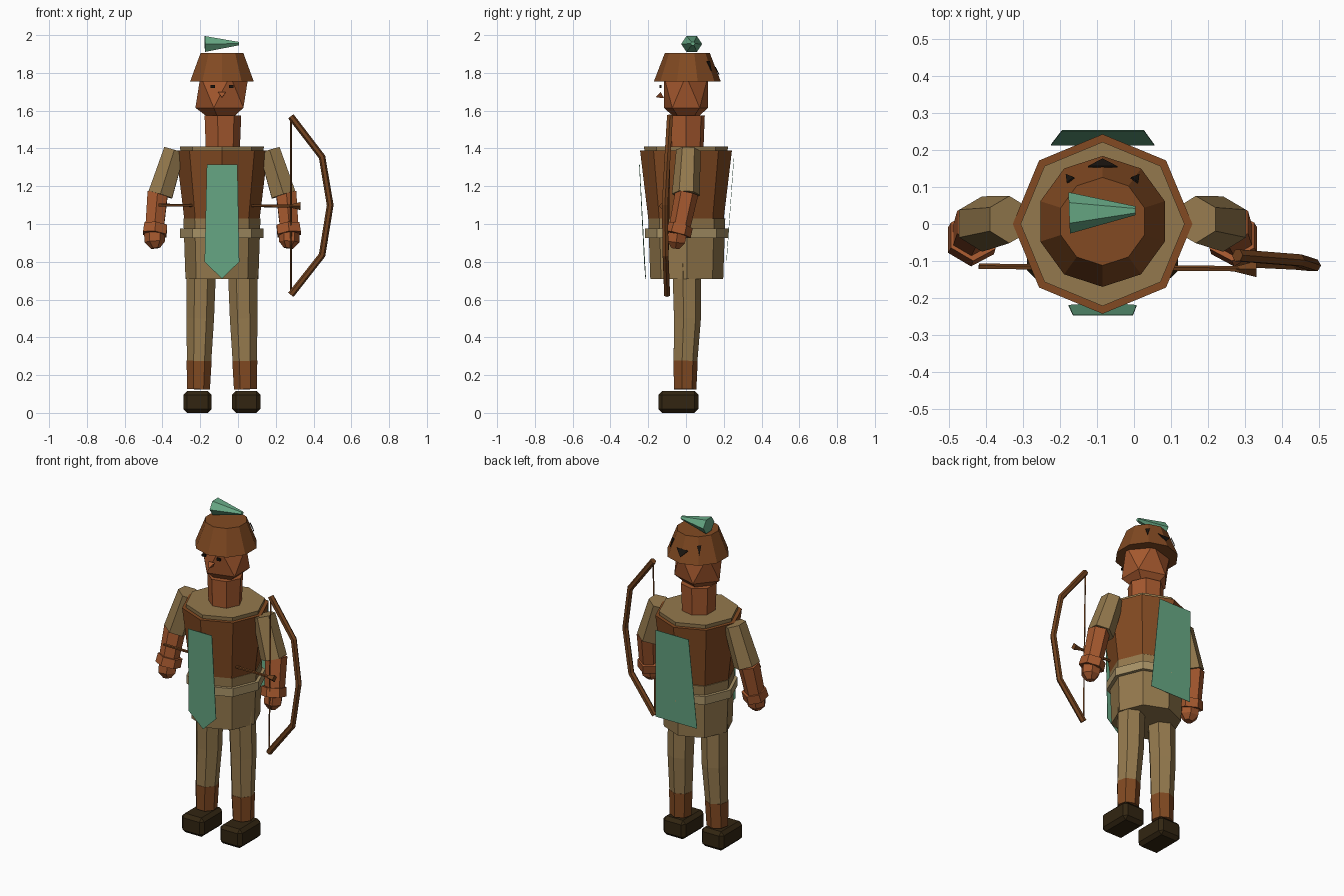
import bpy, bmesh, math
from mathutils import Vector

if "Cube" in bpy.data.objects:
    bpy.data.objects.remove(bpy.data.objects["Cube"])

CX = -0.085  # centre line of the figure


def material(name, r, g, b):
    lin = [((c / 255 + 0.055) / 1.055) ** 2.4 for c in (r, g, b)]
    m = bpy.data.materials.new(name)
    m.diffuse_color = (*lin, 1)
    m.use_nodes = True
    m.node_tree.nodes["Principled BSDF"].inputs["Base Color"].default_value = m.diffuse_color
    return m


BROWN = material("leather brown", 130, 74, 34)
SKIN = material("copper skin", 164, 88, 46)
TAN = material("tan cloth", 148, 121, 77)
BELT = material("pale belt", 168, 146, 102)
GREEN = material("sea green", 104, 170, 134)
WOOD = material("bow wood", 114, 66, 30)
SHOE = material("dark shoe", 50, 37, 17)
BLACK = material("near black", 27, 21, 15)


def finish(bm, name, mat):
    bmesh.ops.recalc_face_normals(bm, faces=bm.faces)
    me = bpy.data.meshes.new(name)
    bm.to_mesh(me)
    bm.free()
    me.materials.append(mat)
    ob = bpy.data.objects.new(name, me)
    bpy.context.collection.objects.link(ob)
    return ob


def loft(name, mat, path, radii, n=8, phase=0.0, squash=1.0):
    """Faceted tube through the path with one radius per point."""
    bm = bmesh.new()
    pts = [Vector(p) for p in path]
    rings = []
    for i, p in enumerate(pts):
        d = (pts[min(i + 1, len(pts) - 1)] - pts[max(i - 1, 0)]).normalized()
        ref = Vector((0, 1, 0)) if abs(d.x) > 0.9 else Vector((1, 0, 0))
        u = (ref - d * ref.dot(d)).normalized()
        v = d.cross(u)
        rings.append([bm.verts.new(p + radii[i] * (
            u * math.cos(phase + math.tau * k / n)
            + v * squash * math.sin(phase + math.tau * k / n))) for k in range(n)])
    for a, b in zip(rings, rings[1:]):
        for k in range(n):
            j = (k + 1) % n
            bm.faces.new((a[k], a[j], b[j], b[k]))
    bm.faces.new(rings[0])
    bm.faces.new(rings[-1])
    return finish(bm, name, mat)


def column(name, mat, zr, n=8, phase=0.0, y=0.0):
    """Upright tube on the centre line from (z, radius) pairs."""
    return loft(name, mat, [(CX, y, z) for z, r in zr], [r for z, r in zr], n, phase)


def box(name, mat, loc, size, bevel=0.0):
    bm = bmesh.new()
    bmesh.ops.create_cube(bm, size=1)
    for v in bm.verts:
        v.co = Vector([l + c * s for l, c, s in zip(loc, v.co, size)])
    if bevel:
        bmesh.ops.bevel(bm, geom=bm.edges[:], offset=bevel, segments=1, affect='EDGES')
    return finish(bm, name, mat)


def plate(name, mat, pts, push):
    """Thin sheet: outline extruded by the push vector."""
    bm = bmesh.new()
    f = bm.faces.new([bm.verts.new(p) for p in pts])
    g = bmesh.ops.extrude_face_region(bm, geom=[f])["geom"]
    for v in g:
        if isinstance(v, bmesh.types.BMVert):
            v.co += Vector(push)
    return finish(bm, name, mat)


def ball(name, mat, loc, scale):
    bm = bmesh.new()
    bmesh.ops.create_icosphere(bm, subdivisions=1, radius=1)
    for v in bm.verts:
        v.co = Vector([l + c * s for l, c, s in zip(loc, v.co, scale)])
    return finish(bm, name, mat)


# Torso, skirt, belt, collar and neck
column("skirt", TAN, [(0.71, 0.193), (1.03, 0.204)], y=0.004)
column("belt", BELT, [(0.925, 0.221), (0.975, 0.221)], y=0.004)
column("torso", BROWN, [(1.03, 0.2), (1.388, 0.243)])
column("collar", TAN, [(1.36, 0.218), (1.41, 0.222)])
column("neck", SKIN, [(1.40, 0.095), (1.575, 0.102)], n=7)

# Head, face and hat
ball("head", SKIN, (CX, 0, 1.70), (0.157, 0.138, 0.19))
for s in (-1, 1):
    box("eye", BLACK, (CX + s * 0.049, -0.135, 1.728), (0.024, 0.012, 0.014))
loft("nose", SKIN, [(CX, -0.128, 1.688), (CX, -0.158, 1.672)], [0.024, 0.003], n=3, phase=math.pi / 6)
column("hat", BROWN, [(1.755, 0.177), (1.905, 0.119)], n=10, phase=math.pi / 2, y=0.007)


def hat_mark(name, ang, half_width, z0, z1):
    """Dark triangle lying on the sloped back of the hat."""
    def on_hat(a, z):
        r = 0.180 - (z - 1.755) * 0.387
        return (CX + r * math.cos(a), 0.007 + r * math.sin(a), z)
    w = half_width / 0.15
    plate(name, BLACK, [on_hat(ang - w, z1), on_hat(ang + w, z1), on_hat(ang, z0)], 
          (0.004 * math.cos(ang), 0.004 * math.sin(ang), 0.002))


hat_mark("hat_mark_middle", math.pi / 2, 0.04, 1.79, 1.83)
for s in (-1, 1):
    hat_mark("hat_mark_side", math.pi / 2 + s * 0.66, 0.013, 1.81, 1.86)

# Hexagonal plume on the hat
loft("plume", GREEN, [(-0.175, 0.030, 1.953), (0.004, 0.036, 1.955)], [0.056, 0.012], n=6, squash=0.86)

# Legs, boots cuffs, shoes and arms on both sides
for s in (-1, 1):
    def at(dx, y, z):
        return (CX + s * dx, y, z)
    tag = "left" if s < 0 else "right"
    loft(tag + "_leg", TAN, [at(0.121, -0.006, 0.27), at(0.115, 0.004, 0.5), at(0.108, 0.0, 0.82)],
         [0.066, 0.075, 0.081], n=7, phase=math.pi / 2)
    loft(tag + "_boot_cuff", BROWN, [at(0.124, -0.007, 0.125), at(0.121, -0.006, 0.275)],
         [0.062, 0.068], n=7, phase=math.pi / 2)
    box(tag + "_shoe", SHOE, at(0.129, -0.04, 0.058), (0.15, 0.212, 0.115), 0.02)
    loft(tag + "_sleeve", TAN, [at(0.252, 0.012, 1.39), at(0.326, 0.0, 1.155)],
         [0.064, 0.075], n=6, phase=math.pi / 2)
    loft(tag + "_forearm", SKIN, [at(0.340, 0.004, 1.165), at(0.357, -0.035, 0.975)],
         [0.062, 0.056], n=6, phase=math.pi / 2)
    loft(tag + "_wrist_cuff", SKIN, [at(0.350, -0.032, 0.995), at(0.356, -0.045, 0.945)],
         [0.07, 0.072], n=6, phase=math.pi / 2)
    loft(tag + "_hand", SKIN, [at(0.356, -0.045, 0.95), at(0.356, -0.052, 0.905), at(0.352, -0.055, 0.872)],
         [0.056, 0.054, 0.025], n=6)

# Front and back cloths
plate("front_cloth", GREEN, [(-0.165, -0.248, 1.315), (-0.003, -0.248, 1.315), (0.007, -0.222, 0.80),
                             (CX, -0.215, 0.71), (-0.177, -0.222, 0.80)], (0, 0.003, 0))
plate("back_cape", GREEN, [(-0.195, 0.252, 1.346), (0.027, 0.252, 1.346),
                           (0.055, 0.213, 0.796), (-0.225, 0.213, 0.796)], (0, 0.002, 0))

# Bow with string
loft("bow", WOOD, [(0.28, -0.085, 1.57), (0.445, -0.098, 1.355), (0.488, -0.112, 1.1),
                   (0.445, -0.108, 0.835), (0.28, -0.1, 0.625)], [0.018] * 5, n=6)
loft("bow_string", WOOD, [(0.28, -0.085, 1.56), (0.28, -0.1, 0.635)], [0.005] * 2, n=4)

# Arrow with flared end
loft("arrow_shaft", WOOD, [(-0.42, -0.115, 1.1), (0.33, -0.122, 1.095)], [0.008] * 2, n=5)
loft("arrow_tail", WOOD, [(0.265, -0.122, 1.095), (0.332, -0.122, 1.095)], [0.005, 0.022], n=4)
